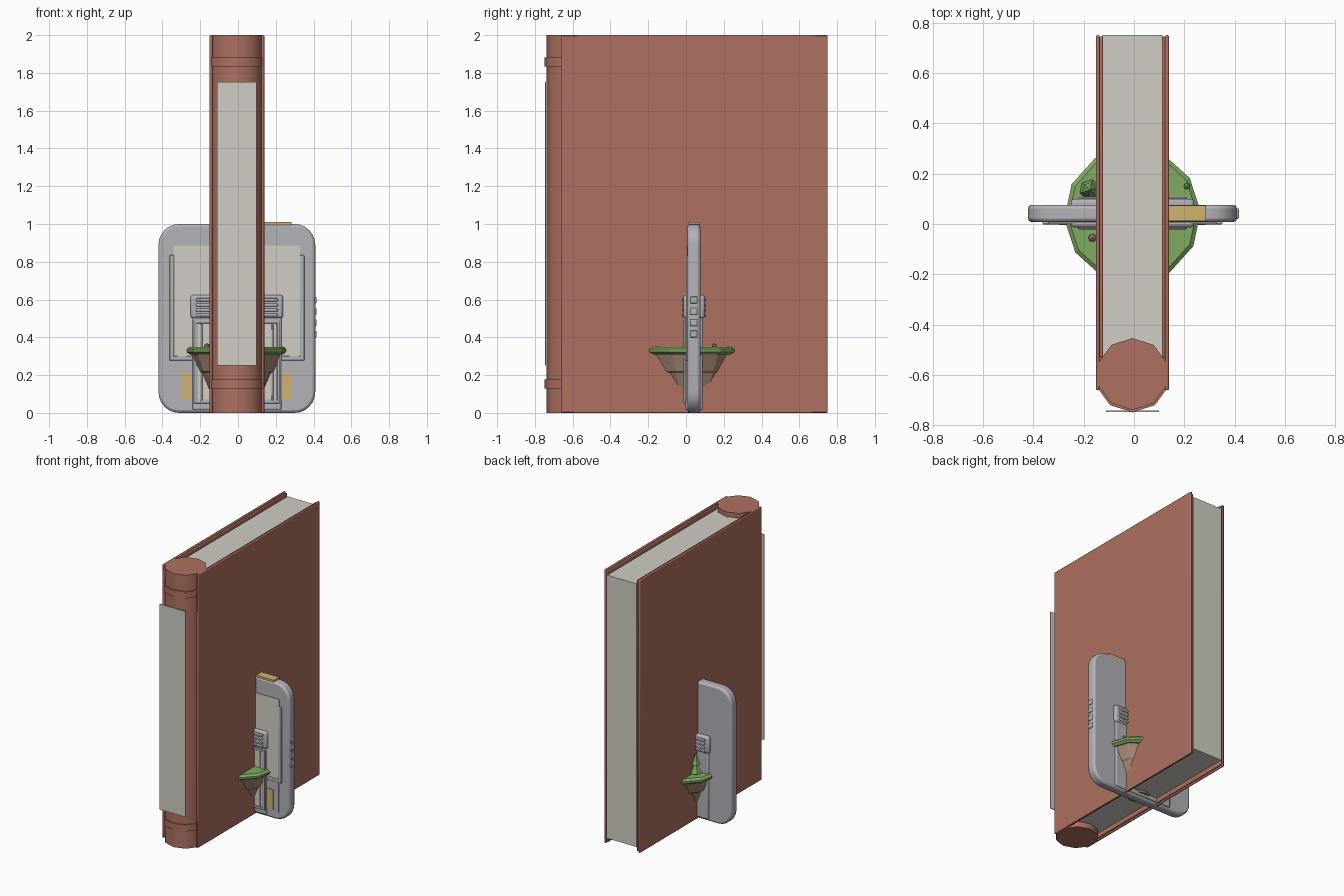
import bpy, bmesh, math, random
from mathutils import Matrix, Vector

if "Cube" in bpy.data.objects:
    bpy.data.objects.remove(bpy.data.objects["Cube"])
random.seed(4)
CX = -0.006  # symmetry plane of the model


def material(name, r, g, b):
    lin = [((c / 255 + 0.055) / 1.055) ** 2.4 for c in (r, g, b)] + [1]
    m = bpy.data.materials.new(name)
    m.use_nodes = True
    m.diffuse_color = lin
    bsdf = m.node_tree.nodes["Principled BSDF"]
    bsdf.inputs["Base Color"].default_value = lin
    bsdf.inputs["Roughness"].default_value = 0.7
    return m


LEATHER = material("red brown leather", 174, 113, 97)
PAPER = material("cream paper", 208, 206, 196)
GREY = material("grey plastic", 178, 178, 184)
GOLD = material("gold contact", 208, 178, 112)
GREEN = material("grass green", 128, 172, 98)
ROCK = material("earth brown", 166, 140, 117)


def finish(name, bm, mat, bevel=0, smooth=True):
    bmesh.ops.recalc_face_normals(bm, faces=bm.faces)
    mesh = bpy.data.meshes.new(name)
    bm.to_mesh(mesh)
    bm.free()
    ob = bpy.data.objects.new(name, mesh)
    bpy.context.collection.objects.link(ob)
    mesh.materials.append(mat)
    if bevel:
        mod = ob.modifiers.new("Bevel", "BEVEL")
        mod.width, mod.segments = bevel, 2
        mod.limit_method, mod.angle_limit = "ANGLE", math.radians(40)
    if smooth:
        bpy.context.view_layer.objects.active = ob
        bpy.ops.object.select_all(action="DESELECT")
        ob.select_set(True)
        bpy.ops.object.shade_smooth_by_angle(angle=math.radians(40))
    return ob


def box(name, x, y, z, mat, bevel=0, corner=0):
    """Box from ranges; x is relative to the symmetry plane."""
    bm = bmesh.new()
    bmesh.ops.create_cube(bm, size=1)
    for v in bm.verts:
        v.co = [r[0] + (r[1] - r[0]) * (c + 0.5) for r, c in zip((x, y, z), v.co)]
        v.co.x += CX
    if corner:  # round the four edges running front to back
        edges = [e for e in bm.edges
                 if abs(e.verts[0].co.x - e.verts[1].co.x) + abs(e.verts[0].co.z - e.verts[1].co.z) < 1e-5]
        bmesh.ops.bevel(bm, geom=edges, offset=corner, segments=6, profile=0.5, affect="EDGES")
    return finish(name, bm, mat, bevel)


def pair(name, x, y, z, mat, bevel=0):
    for side, s in (("left", 1), ("right", -1)):
        box(f"{side}_{name}", sorted((s * x[0], s * x[1])), y, z, mat, bevel)


def rings(name, centre, levels, sides, turn, mat, jitter=0, smooth=False):
    """Stack of polygon rings given as (z, radius), capped at both ends."""
    bm = bmesh.new()
    loops = []
    for z, r in levels:
        loop = []
        for i in range(sides):
            a = turn + math.tau * i / sides
            q = r * (1 + random.uniform(-jitter, jitter))
            loop.append(bm.verts.new((centre[0] + q * math.cos(a), centre[1] + q * math.sin(a), z)))
        loops.append(loop)
    for lo, hi in zip(loops, loops[1:]):
        for i in range(sides):
            j = (i + 1) % sides
            bm.faces.new((lo[i], lo[j], hi[j], hi[i]))
    bm.faces.new(loops[0][::-1])
    bm.faces.new(loops[-1])
    return finish(name, bm, mat, 0, smooth)


def blob(name, centre, radius, mat):
    bm = bmesh.new()
    bmesh.ops.create_icosphere(bm, subdivisions=1, radius=radius, matrix=Matrix.Translation(Vector(centre)))
    return finish(name, bm, mat, 0, False)


# Book: page block, two-layer covers, spine with raised bands and label
box("page_block", (-0.119, 0.119), (-0.55, 0.75), (0.04, 1.965), PAPER)
pair("cover_board", (0.13, 0.145), (-0.66, 0.75), (0, 2), LEATHER, 0.006)
pair("cover_liner", (0.117, 0.131), (-0.53, 0.745), (0.008, 1.992), LEATHER, 0.005)
spine_at = (CX, -0.596)
rings("spine", spine_at, [(0, 0.143), (2, 0.143)], 10, -math.pi / 2, LEATHER, smooth=True)
for label, z in (("lower", 0.13), ("upper", 1.835)):
    rings(f"{label}_spine_band", spine_at, [(z, 0.152), (z + 0.047, 0.152)], 10, -math.pi / 2,
          LEATHER, smooth=True)
box("spine_label", (-0.105, 0.105), (-0.747, -0.741), (0.25, 1.753), PAPER)

# Handheld slab with rounded corners
box("slab_body", (-0.415, 0.415), (0.008, 0.076), (0, 1), GREY, 0.014, 0.11)
box("slab_screen", (-0.335, 0.335), (0.004, 0.01), (0.28, 0.885), PAPER)
pair("screen_rail", (0.333, 0.357), (-0.001, 0.01), (0.277, 0.835), GREY, 0.004)
pair("screen_foot", (0.235, 0.357), (-0.001, 0.01), (0.277, 0.302), GREY, 0.004)
box("lower_panel", (-0.333, 0.333), (0.003, 0.01), (0.06, 0.28), GREY)
pair("gold_pad", (0.242, 0.29), (-0.003, 0.01), (0.07, 0.215), GOLD)
box("gold_top_tab", (0.1, 0.289), (0.012, 0.074), (0.985, 1.01), GOLD)
for i in range(4):
    z = 0.4 + i * 0.06
    box(f"side_button_{i + 1}", (0.405, 0.422), (0.02, 0.062), (z, z + 0.035), GREY, 0.005)

# Docked cartridge, thicker than the slab on both faces
box("cartridge_body", (-0.235, 0.235), (-0.004, 0.088), (0.015, 0.52), GREY, 0.008)
box("cartridge_grip", (-0.245, 0.245), (-0.014, 0.1), (0.5, 0.625), GREY, 0.014)
box("cartridge_label", (-0.205, 0.205), (-0.008, -0.002), (0.07, 0.475), PAPER)
pair("label_frame_outer", (0.213, 0.229), (-0.013, 0), (0.05, 0.49), GREY, 0.003)
pair("label_frame_inner", (0.183, 0.193), (-0.012, 0), (0.05, 0.47), GREY, 0.003)
for label, z in (("bottom", 0.05), ("top", 0.474)):
    box(f"label_frame_{label}", (-0.229, 0.229), (-0.013, 0), (z, z + 0.016), GREY, 0.003)
for i in range(4):
    z = 0.509 + i * 0.027
    for face, y in (("front", (-0.021, -0.01)), ("back", (0.096, 0.107))):
        pair(f"grip_rib_{face}_{i + 1}", (0.1, 0.217), y, (z, z + 0.017), GREY, 0.005)

# Floating island: grass cap over a stepped rock
isle = (CX, 0.035)
rings("island_grass", isle, [(0.308, 0.25), (0.322, 0.27), (0.337, 0.271), (0.35, 0.255)],
      12, math.radians(3), GREEN)
rings("island_rock", isle, [(0.03, 0.07), (0.11, 0.15), (0.21, 0.19), (0.222, 0.207), (0.315, 0.243)],
      12, math.radians(3), ROCK, 0.03)

# Small growth on the island
rings("tree_trunk", (-0.175, 0.135), [(0.34, 0.01), (0.38, 0.01)], 6, 0, ROCK)
for i, (z, r) in enumerate(((0.365, 0.042), (0.425, 0.032))):
    rings(f"tree_tier_{i + 1}", (-0.175, 0.135), [(z, r), (z + 0.08, 0.003)], 6, 0.3, GREEN)
blob("small_bush", (0.21, 0.15, 0.355), 0.014, GREEN)
blob("small_stone", (-0.165, -0.055, 0.352), 0.018, ROCK)
